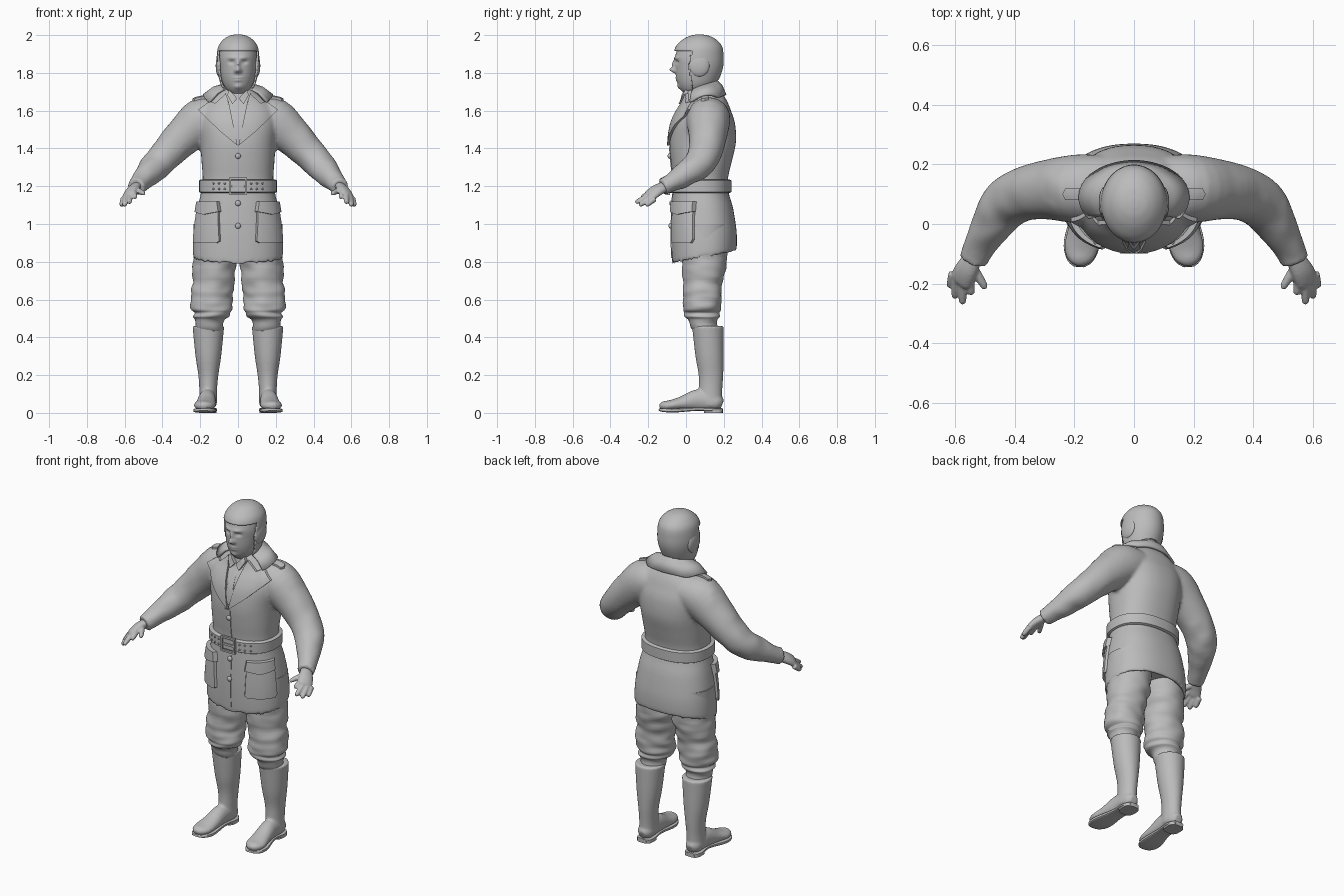
import bpy, bmesh, math
from mathutils import Vector, Matrix, noise
from mathutils.bvhtree import BVHTree

if "Cube" in bpy.data.objects:
    bpy.data.objects.remove(bpy.data.objects["Cube"])

X, Y, Z = Vector((1, 0, 0)), Vector((0, 1, 0)), Vector((0, 0, 1))
grey = bpy.data.materials.new("plain_grey")
grey.use_nodes = True
grey.diffuse_color = (0.5, 0.5, 0.5, 1)
grey.node_tree.nodes["Principled BSDF"].inputs["Base Color"].default_value = (0.5, 0.5, 0.5, 1)


def spline(rows, sub):
    """Catmull-Rom interpolation through rows of numbers."""
    out = []
    for i in range(len(rows) - 1):
        quad = [rows[max(0, min(len(rows) - 1, i + k))] for k in (-1, 0, 1, 2)]
        for s in range(sub):
            t = s / sub
            out.append([b + t * ((c - a) + t * ((2*a - 5*b + 4*c - d) + t * (3*b - a - 3*c + d))) / 2
                        for a, b, c, d in zip(*quad)])
    return out + [list(rows[-1])]


def tube(bm, rows, hint=X, axis=None, seg=40, sub=4, power=2):
    """Loft of (super)elliptic rings; a row is x, y, z, radius, radius."""
    rows = spline(rows, sub)
    rings = []
    for i, r in enumerate(rows):
        c = Vector(r[:3])
        ax = axis or (Vector(rows[min(i + 1, len(rows) - 1)][:3]) - Vector(rows[max(i - 1, 0)][:3])).normalized()
        a = (hint - ax * hint.dot(ax)).normalized()
        b = ax.cross(a)
        ring = []
        for k in range(seg):
            t = math.tau * k / seg
            u, v = [math.copysign(abs(w) ** (2 / power), w) for w in (math.cos(t), math.sin(t))]
            ring.append(bm.verts.new(c + a * u * r[3] + b * v * r[4]))
        rings.append(ring)
    for p, q in zip(rings, rings[1:]):
        for k in range(seg):
            n = (k + 1) % seg
            bm.faces.new((p[k], p[n], q[n], q[k]))
    bm.faces.new(rings[0])
    bm.faces.new(rings[-1])


def profile(rows):
    """Rows of z, half width, front y, back y turned into tube rows."""
    return [(0, (f + b) / 2, z, w, (b - f) / 2) for z, w, f, b in rows]


def finish(name, bm, mirror=False, voxel=0, solid=0, angle=40):
    bmesh.ops.recalc_face_normals(bm, faces=bm.faces)
    mesh = bpy.data.meshes.new(name)
    bm.to_mesh(mesh)
    bm.free()
    mesh.materials.append(grey)
    ob = bpy.data.objects.new(name, mesh)
    bpy.context.collection.objects.link(ob)
    bpy.ops.object.select_all(action='DESELECT')
    ob.select_set(True)
    bpy.context.view_layer.objects.active = ob
    bpy.ops.object.shade_smooth_by_angle(angle=math.radians(angle))
    if voxel:
        m = ob.modifiers.new("fuse", 'REMESH')
        m.mode, m.voxel_size, m.use_smooth_shade = 'VOXEL', voxel, True
        m = ob.modifiers.new("soften", 'SMOOTH')
        m.factor, m.iterations = 0.5, 4
    if solid:
        m = ob.modifiers.new("thickness", 'SOLIDIFY')
        m.thickness, m.offset = solid, 0
    if mirror:
        m = ob.modifiers.new("mirror", 'MIRROR')
        m.use_mirror_merge = False
    return ob


# Jacket: torso, skirt and sleeves fused together
bm = bmesh.new()
tube(bm, profile([(.88, .19, -.03, .22), (.835, .222, -.06, .25), (.83, .238, -.073, .267),
                  (.95, .235, -.078, .268), (1.08, .215, -.075, .25), (1.17, .195, -.07, .225),
                  (1.24, .187, -.07, .222), (1.33, .193, -.08, .242), (1.43, .2, -.086, .264),
                  (1.53, .212, -.072, .26), (1.6, .2, -.042, .238), (1.65, .16, -.012, .218),
                  (1.7, .095, 0, .185), (1.72, .065, .02, .16)]), axis=Z, seg=64, power=2.3)
for v in bm.verts:  # hem drops toward the front
    v.co.z += max(0, min(1, (1 - v.co.z) / .17)) * (v.co.y - .1) * .2
for s in (1, -1):
    arm = [(.1, .12, 1.575, .095, .11), (.19, .118, 1.545, .122, .115), (.29, .115, 1.462, .103, .1),
           (.37, .1, 1.38, .088, .09), (.43, .065, 1.315, .078, .085), (.475, 0, 1.265, .068, .07),
           (.51, -.06, 1.228, .054, .056), (.53, -.1, 1.205, .047, .05), (.54, -.125, 1.195, .046, .048)]
    tube(bm, [(s * r[0], *r[1:]) for r in arm], hint=Z)
for v in bm.verts:  # soft cloth folds on the sleeves
    if abs(v.co.x) > .28:
        v.co += Vector((0, 0, 1)) * noise.noise(v.co * 14) * .008
jacket = finish("jacket", bm, voxel=.01)
bpy.context.view_layer.update()
surface = BVHTree.FromObject(jacket, bpy.context.evaluated_depsgraph_get())


def plate(name, pts, thick, u=X, v=Z, mirror=True, cuts=4):
    """Flat outline laid onto the jacket along the direction of its normal."""
    n = u.cross(v)
    bm = bmesh.new()
    bm.faces.new([bm.verts.new(u * a + v * b) for a, b in pts])
    bmesh.ops.triangulate(bm, faces=bm.faces)
    for _ in range(cuts):
        bmesh.ops.subdivide_edges(bm, edges=bm.edges, cuts=1, use_grid_fill=True)
    for w in bm.verts:
        hit = surface.ray_cast(w.co + n * 2, -n)[0] or surface.find_nearest(w.co + n * .1)[0]
        w.co = hit - n * .004
    top = bmesh.ops.extrude_face_region(bm, geom=bm.faces[:])["geom"]
    for w in top:
        if isinstance(w, bmesh.types.BMVert):
            w.co += n * (thick + .004)
    finish(name, bm, mirror)


# Lapels, shirt collar, tie and front edge
plate("lapels", [(.003, 1.415), (.1, 1.495), (.212, 1.605), (.15, 1.65), (.12, 1.64), (.065, 1.69), (.05, 1.65)], .014)
plate("shirt_collar", [(.004, 1.665), (.03, 1.635), (.058, 1.685), (.045, 1.71)], .02, cuts=3)
plate("tie", [(-.012, 1.665), (-.009, 1.64), (-.025, 1.47), (0, 1.44), (.025, 1.47), (.009, 1.64), (.012, 1.665)],
      .007, mirror=False)
for label, lo, hi in (("skirt_placket", .82, 1.16), ("chest_placket", 1.24, 1.41)):
    plate(label, [(-.03, lo), (.008, lo), (.008, hi), (-.03, hi)], .004, mirror=False)

# Patch pockets with flaps, wrapped round the front corners
turn = math.radians(38)
side = Vector((math.cos(turn), math.sin(turn), 0))
plate("pockets", [(.03, .91), (.045, .9), (.2, .9), (.21, .92), (.195, 1.09), (.04, 1.09)], .014, u=side)
plate("pocket_flaps", [(.03, 1.065), (.115, 1.05), (.2, 1.065), (.195, 1.12), (.04, 1.12)], .026, u=side)
# Shoulder straps
plate("shoulder_straps", [(.1, .08), (.23, .08), (.24, .1), (.23, .12), (.1, .12)], .012, v=Y)

# Turned-down collar round the back of the neck
bm = bmesh.new()
strips = []
for i in range(41):
    t = math.radians(-125 + 6.25 * i)
    sn, cs = math.sin(t), math.cos(t)
    low = Vector((.182 * sn, .09 + .118 * cs, 0))
    hit = surface.ray_cast(low + Z * 3, -Z)[0]
    low.z = (hit.z if hit else 1.62) + .014
    high = Vector((.08 * sn, .085 + .082 * cs, 1.73 + .025 * cs))
    inner = Vector((.07 * sn, .085 + .07 * cs, 1.66))
    strips.append([bm.verts.new(p) for p in (inner, high, high.lerp(low, .5) + Z * .012, low)])
for p, q in zip(strips, strips[1:]):
    for k in range(3):
        bm.faces.new((p[k], q[k], q[k + 1], p[k + 1]))
finish("coat_collar", bm, solid=.014, angle=60)

# Belt, buckle and studs
bm = bmesh.new()
tube(bm, [(0, .075, z, w, w - .04) for z, w in ((1.165, .198), (1.17, .206), (1.23, .206), (1.235, .198))],
     axis=Z, seg=64, sub=1, power=2.3)
finish("belt", bm)


def box(bm, x, y, z, sx, sy, sz):
    bmesh.ops.create_cube(bm, size=1, matrix=Matrix.Translation((x, y, z)) @ Matrix.Diagonal((sx, sy, sz, 1)))


def ball(bm, x, y, z, rx, ry, rz, seg=16):
    bmesh.ops.create_uvsphere(bm, u_segments=seg, v_segments=seg // 2, radius=1,
                              matrix=Matrix.Translation((x, y, z)) @ Matrix.Diagonal((rx, ry, rz, 1)))


bm = bmesh.new()
for s in (1, -1):
    box(bm, s * .042, -.092, 1.2, .01, .014, .09)
    box(bm, 0, -.092, 1.2 + s * .041, .09, .014, .01)
box(bm, 0, -.094, 1.2, .07, .008, .012)
finish("buckle", bm)
bm = bmesh.new()
for x in (.07, .1, .13):
    y = .075 - .166 * (1 - (x / .206) ** 2.3) ** (1 / 2.3)
    for z in (1.185, 1.215):
        ball(bm, x, y, z, .006, .006, .006, 8)
finish("belt_studs", bm, mirror=True)

# Buttons
bm = bmesh.new()
for z in (1.36, 1.11, .99):
    y = surface.ray_cast(Vector((0, -2, z)), Y)[0].y
    ball(bm, 0, y - .005, z, .015, .01, .015)
finish("buttons", bm)

# Breeches with gathered knees
bm = bmesh.new()
tube(bm, [(.115, .1, 1, .12, .13), (.118, .098, .85, .12, .122), (.127, .095, .76, .112, .115),
          (.135, .09, .66, .112, .103), (.141, .085, .6, .114, .1), (.142, .08, .55, .108, .1),
          (.14, .08, .53, .096, .09), (.146, .085, .51, .099, .09), (.148, .09, .49, .08, .076),
          (.152, .105, .43, .068, .065)], axis=Z, seg=48, sub=6)
for v in bm.verts:
    if v.co.z < .84:
        out = Vector((v.co.x - .14, v.co.y - .09, 0)).normalized()
        v.co += out * noise.noise(Vector((v.co.x * 9, v.co.y * 9, v.co.z * 24))) * .012
finish("breeches", bm, mirror=True, angle=80)

# Boots: shaft and foot fused, with sole and heel
bm = bmesh.new()
tube(bm, [(.157, .115, .46, .084, .084), (.157, .117, .44, .082, .083), (.157, .125, .3, .068, .075),
          (.157, .132, .2, .053, .065), (.158, .13, .12, .047, .062), (.16, .128, .04, .048, .062)], axis=Z)
tube(bm, [(.16, .192, .045, .022, .025), (.16, .16, .055, .045, .045), (.163, .07, .068, .046, .058),
          (.17, -.02, .05, .052, .038), (.177, -.08, .04, .057, .028), (.182, -.12, .037, .042, .024),
          (.184, -.14, .034, .015, .012)])
finish("boots", bm, mirror=True, voxel=.007)
bm = bmesh.new()
tube(bm, [(.16, .194, .016, .03, .009), (.16, .15, .016, .05, .009), (.163, .06, .02, .042, .009),
          (.175, -.06, .013, .06, .011), (.182, -.12, .015, .045, .01), (.184, -.143, .018, .018, .006)],
     seg=24, power=5)
tube(bm, [(.16, .145, z, .047, .05) for z in (0, .02)], axis=Z, seg=32, sub=1, power=3)
finish("soles_and_heels", bm, mirror=True)

# Hands: palm, four fingers and thumb
across = Vector((.8, .35, -.5))
bm = bmesh.new()
tube(bm, [(.53, -.1, 1.205, .03, .024), (.56, -.15, 1.18, .04, .025), (.578, -.185, 1.155, .042, .021),
          (.585, -.198, 1.146, .034, .014)], hint=across)
for a, b in (((.552, -.18, 1.167), (.545, -.237, 1.14)), ((.573, -.185, 1.157), (.575, -.268, 1.112)),
             ((.592, -.18, 1.145), (.601, -.248, 1.097)), ((.606, -.165, 1.135), (.617, -.212, 1.097)),
             ((.545, -.135, 1.185), (.497, -.217, 1.16))):
    a, b = Vector(a), Vector(b)
    tube(bm, [(*a.lerp(b, t), r, r) for t, r in ((0, .016), (.5, .015), (.9, .012), (1, .006))],
         hint=across, seg=16)
finish("hands", bm, mirror=True, voxel=.005)

# Head with features raised on the front
skull = [(1.69, .03, -.008, .05), (1.71, .058, -.026, .1), (1.74, .078, -.042, .145), (1.78, .09, -.052, .168),
         (1.83, .098, -.056, .184), (1.88, .1, -.058, .187), (1.93, .092, -.042, .18), (1.965, .068, -.008, .152),
         (1.985, .038, .03, .115), (1.992, .008, .062, .08)]
features = [(0, 1.815, .014, .014, .03), (0, 1.845, .01, .022, .016), (.03, 1.88, .025, .009, .008),
            (.034, 1.857, .016, .01, -.011), (0, 1.774, .022, .005, .006), (0, 1.76, .02, .006, .006),
            (0, 1.725, .022, .014, .009), (.014, 1.808, .007, .008, .008)]
bm = bmesh.new()
tube(bm, profile(skull), axis=Z, seg=96, sub=8)
for v in bm.verts:
    if v.co.y < .03:
        v.co.y -= sum(h * math.exp(-((abs(v.co.x) - x) / sx) ** 2 - ((v.co.z - z) / sz) ** 2)
                      for x, z, sx, sz, h in features)
finish("head", bm, angle=80)
bm = bmesh.new()
tube(bm, [(0, .085, 1.62, .075, .08), (0, .075, 1.7, .066, .07), (0, .075, 1.78, .066, .07)], axis=Z)
finish("neck", bm)

# Flying cap: shell with a face opening and ear pads
bm = bmesh.new()
tube(bm, profile([(z + .006 * (z > 1.9), w + .008, f - .008, b + .007) for z, w, f, b in skull]),
     axis=Z, seg=96, sub=8)
gone = []
for f in bm.faces:
    c = f.calc_center_median()
    face_hole = c.z < 1.915 and c.y < .015 + .02 * abs(c.z - 1.83) / .1
    if face_hole or c.z < 1.715 + .35 * max(0, c.y - .03):
        gone.append(f)
bmesh.ops.delete(bm, geom=gone, context='FACES')
finish("flying_cap", bm, solid=.01, angle=60)
bm = bmesh.new()
ball(bm, .1, .07, 1.838, .018, .054, .058, 32)
finish("ear_pads", bm, mirror=True)
